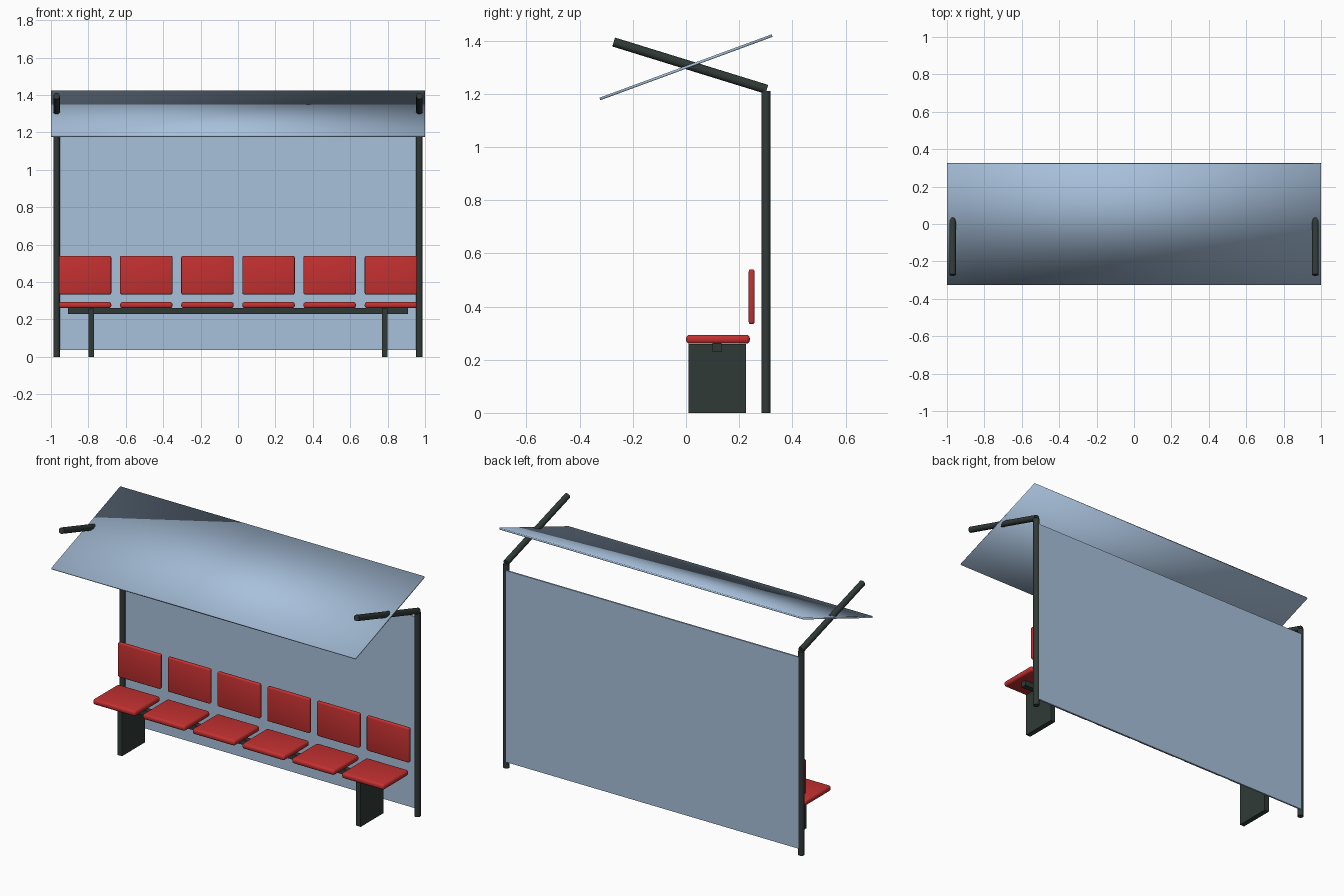
import bpy
import math
from mathutils import Vector

cube = bpy.data.objects.get("Cube")
if cube:
    bpy.data.objects.remove(cube, do_unlink=True)


def material(name, rgb):
    mat = bpy.data.materials.new(name)
    mat.use_nodes = True
    color = (*rgb, 1.0)
    mat.diffuse_color = color
    mat.node_tree.nodes["Principled BSDF"].inputs["Base Color"].default_value = color
    return mat


GLASS = material("pale blue", (0.39, 0.53, 0.71))
METAL = material("dark metal", (0.03, 0.042, 0.039))
RED = material("seat red", (0.55, 0.03, 0.03))


def box(name, center, size, mat, tilt=0.0, bevel=0.0, smooth=False):
    """Box of a given size, tilted about x, with optional rounded edges."""
    bpy.ops.mesh.primitive_cube_add(size=1, location=center)
    obj = bpy.context.object
    obj.name = name
    obj.scale = size
    bpy.ops.object.transform_apply(location=False, rotation=False, scale=True)
    obj.rotation_euler.x = tilt
    obj.data.materials.append(mat)
    if smooth:
        bpy.ops.object.shade_smooth()
    if bevel:
        mod = obj.modifiers.new("rounded edges", "BEVEL")
        mod.width = bevel
        mod.segments = 3
    return obj


def tube(name, start, end, radius, mat):
    """Round bar between two points."""
    start, end = Vector(start), Vector(end)
    axis = end - start
    bpy.ops.mesh.primitive_cylinder_add(vertices=24, radius=radius, depth=axis.length,
                                        location=(start + end) / 2)
    obj = bpy.context.object
    obj.name = name
    obj.rotation_euler = axis.to_track_quat("Z", "Y").to_euler()
    obj.data.materials.append(mat)
    bpy.ops.object.shade_smooth_by_angle(angle=math.radians(40))
    return obj


# Posts, roof arms and bench legs on both sides
for side, x in (("right", -1), ("left", 1)):
    tube(f"{side}_post", (0.97 * x, 0.301, 0), (0.97 * x, 0.301, 1.21), 0.0175, METAL)
    tube(f"{side}_roof_arm", (0.97 * x, 0.304, 1.217), (0.97 * x, -0.272, 1.395), 0.0175, METAL)
    box(f"{side}_bench_leg", (0.785 * x, 0.118, 0.13), (0.03, 0.216, 0.26), METAL)

# Tilted roof and rear wall panel
box("roof_panel", (0, 0, 1.3), (2, 0.69, 0.01), GLASS, tilt=math.radians(20.2), smooth=True)
box("rear_panel", (0, 0.311, 0.607), (1.94, 0.01, 1.138), GLASS)

# Beam carrying the seats
box("bench_beam", (0, 0.117, 0.245), (1.82, 0.034, 0.032), METAL)

# Row of seats with separate backrests
for i in range(6):
    x = (i - 2.5) * 0.327
    box(f"seat_{i + 1}", (x, 0.12, 0.277), (0.28, 0.24, 0.033), RED, bevel=0.013, smooth=True)
    box(f"backrest_{i + 1}", (x, 0.247, 0.437), (0.28, 0.022, 0.206), RED, bevel=0.008, smooth=True)
